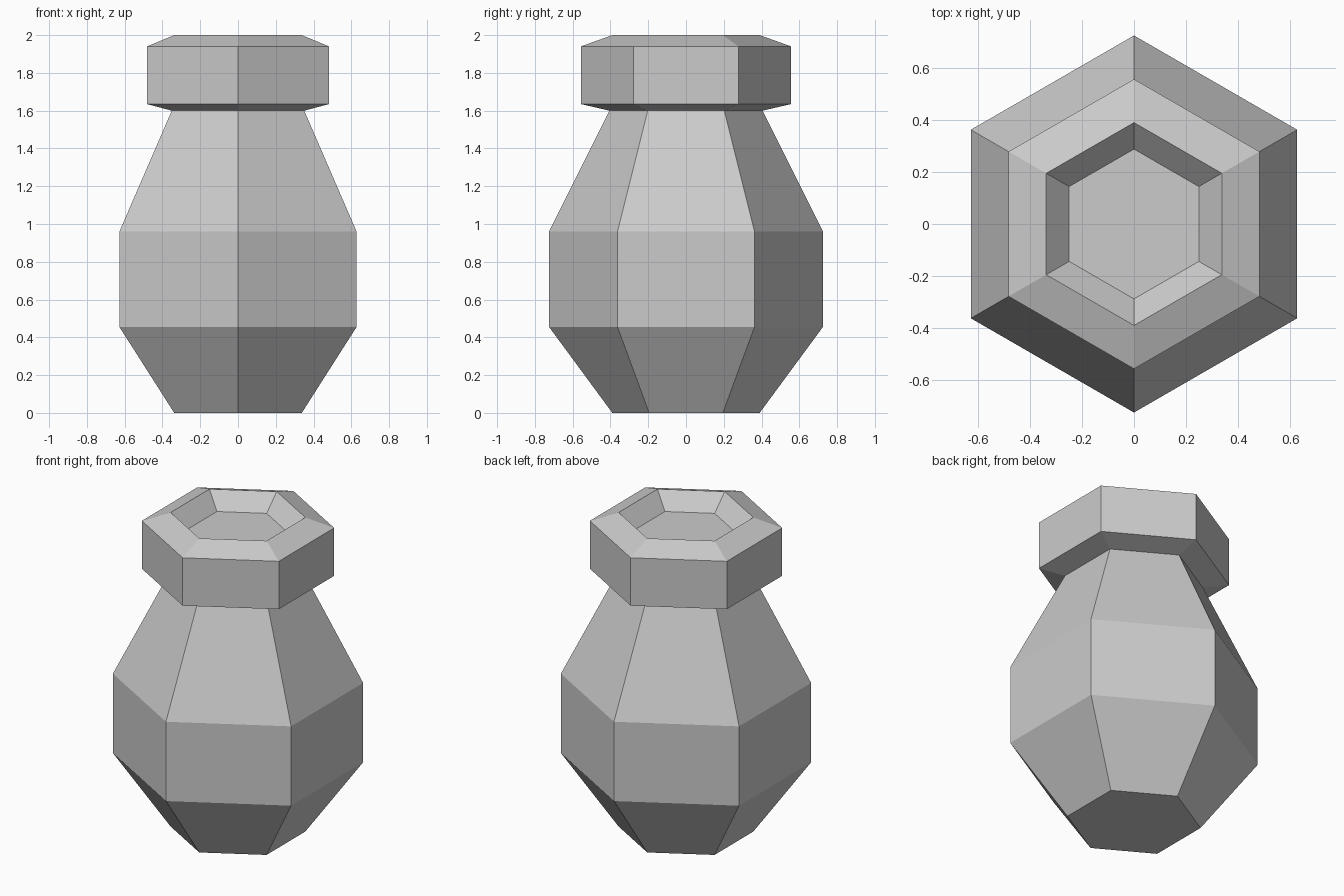
import bpy
import bmesh
from math import cos, sin, pi

cube = bpy.data.objects.get("Cube")
if cube:
    bpy.data.objects.remove(cube, do_unlink=True)

# Plain grey for the whole vase
grey = bpy.data.materials.new("light grey")
grey.use_nodes = True
colour = (0.6, 0.6, 0.6, 1)
grey.diffuse_color = colour
grey.node_tree.nodes["Principled BSDF"].inputs["Base Color"].default_value = colour

SIDES = 6


def lathe(name, profile, material):
    """Sweep (radius, height) pairs around z and close both ends."""
    bm = bmesh.new()
    rings = []
    for radius, z in profile:
        angles = [pi / 2 + 2 * pi * i / SIDES for i in range(SIDES)]
        rings.append([bm.verts.new((radius * cos(a), radius * sin(a), z)) for a in angles])
    for low, high in zip(rings, rings[1:]):
        for i in range(SIDES):
            j = (i + 1) % SIDES
            bm.faces.new((low[i], low[j], high[j], high[i]))
    bm.faces.new(rings[0][::-1])
    bm.faces.new(rings[-1])
    mesh = bpy.data.meshes.new(name)
    bm.to_mesh(mesh)
    bm.free()
    mesh.materials.append(material)
    obj = bpy.data.objects.new(name, mesh)
    bpy.context.collection.objects.link(obj)
    return obj


# Foot, belly, neck, overhanging rim, then the shallow hollow in the top
lathe("vase", [
    (0.39, 0), (0.725, 0.455), (0.725, 0.96), (0.405, 1.6),
    (0.557, 1.635), (0.557, 1.94), (0.39, 2.0), (0.288, 1.9),
], grey)
